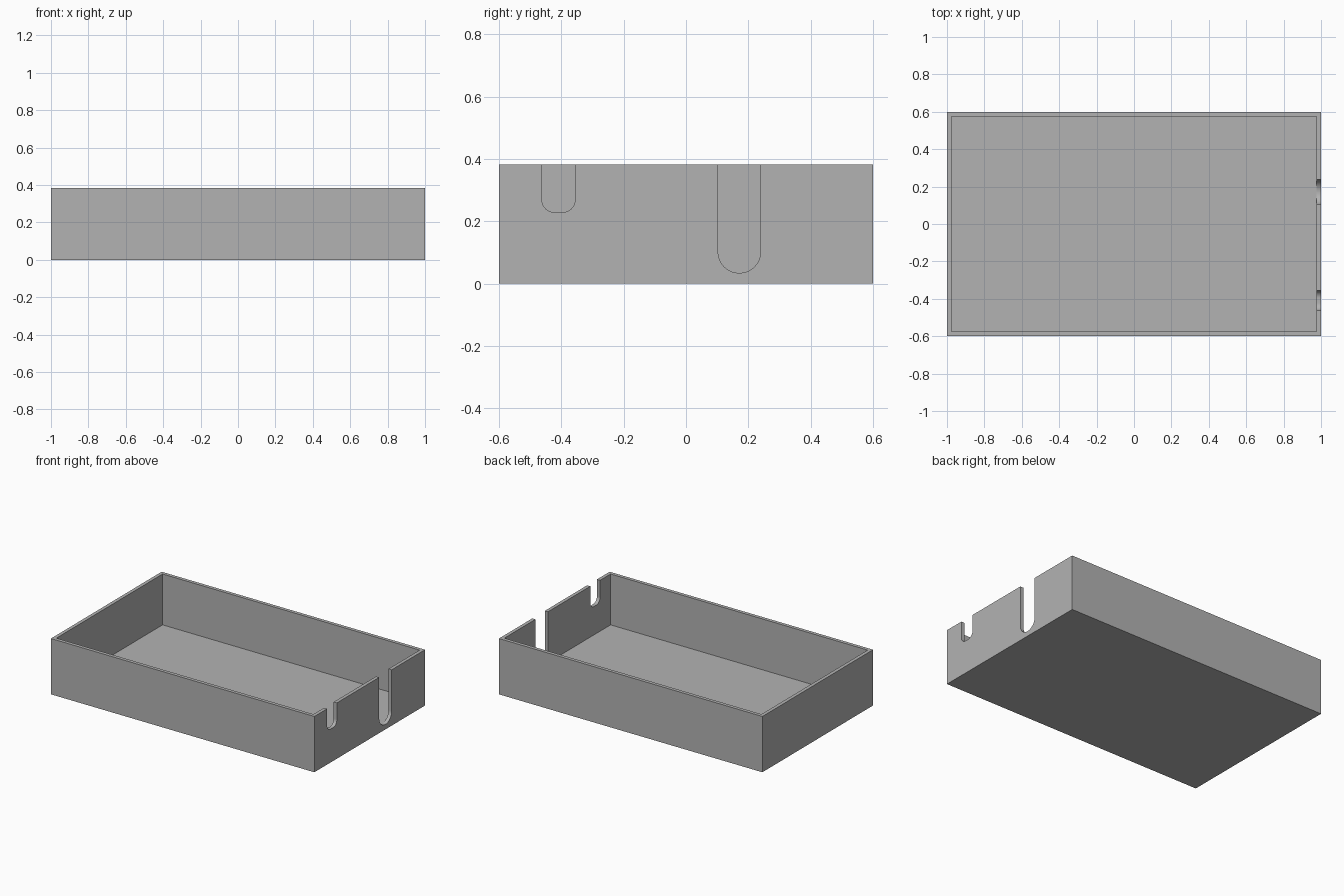
import bpy
import bmesh
import math

cube = bpy.data.objects.get("Cube")
if cube:
    bpy.data.objects.remove(cube, do_unlink=True)

LENGTH, WIDTH, HEIGHT = 2.0, 1.2, 0.383
WALL = 0.034

grey = bpy.data.materials.new("plain grey")
grey.use_nodes = True
colour = (0.45, 0.45, 0.45, 1)
grey.diffuse_color = colour
grey.node_tree.nodes["Principled BSDF"].inputs["Base Color"].default_value = colour


def add_object(name, bm):
    bmesh.ops.recalc_face_normals(bm, faces=bm.faces)
    mesh = bpy.data.meshes.new(name)
    bm.to_mesh(mesh)
    bm.free()
    mesh.materials.append(grey)
    obj = bpy.data.objects.new(name, mesh)
    bpy.context.collection.objects.link(obj)
    return obj


def slot_cutter(name, centre, width, bottom, radius, steps=16):
    """Upright U-shaped prism that passes through the +x wall."""
    half, top = width / 2, HEIGHT + 0.1
    outline = [(centre - half, top)]
    for side, start in ((-1, math.pi), (1, 1.5 * math.pi)):
        for i in range(steps + 1):
            a = start + i * math.pi / 2 / steps
            outline.append((centre + side * (half - radius) + radius * math.cos(a),
                            bottom + radius + radius * math.sin(a)))
    outline.append((centre + half, top))
    bm = bmesh.new()
    face = bm.faces.new([bm.verts.new((LENGTH / 2 - 2 * WALL, y, z)) for y, z in outline])
    bmesh.ops.remove_doubles(bm, verts=bm.verts, dist=1e-5)
    ext = bmesh.ops.extrude_face_region(bm, geom=bm.faces[:])
    bmesh.ops.translate(bm, vec=(4 * WALL, 0, 0),
                        verts=[g for g in ext["geom"] if isinstance(g, bmesh.types.BMVert)])
    obj = add_object(name, bm)
    obj.hide_render = True
    return obj


# Open tray: a box whose top is inset and pushed down to the floor
bm = bmesh.new()
bmesh.ops.create_cube(bm, size=1)
bmesh.ops.scale(bm, vec=(LENGTH, WIDTH, HEIGHT), verts=bm.verts)
bmesh.ops.translate(bm, vec=(0, 0, HEIGHT / 2), verts=bm.verts)
bm.normal_update()
top = max(bm.faces, key=lambda f: f.calc_center_median().z)
bmesh.ops.inset_individual(bm, faces=[top], thickness=WALL)
ext = bmesh.ops.extrude_discrete_faces(bm, faces=[top])
bmesh.ops.translate(bm, vec=(0, 0, WALL - HEIGHT), verts=ext["faces"][0].verts[:])
tray = add_object("tray", bm)

# Cable slots in the right-hand end wall
cutters = [slot_cutter("small_slot_cutter", -0.409, 0.106, 0.229, 0.04),
           slot_cutter("large_slot_cutter", 0.171, 0.136, 0.0345, 0.0675)]
bpy.context.view_layer.objects.active = tray
for cutter in cutters:
    mod = tray.modifiers.new(cutter.name, 'BOOLEAN')
    mod.operation = 'DIFFERENCE'
    mod.solver = 'EXACT'
    mod.object = cutter
    bpy.ops.object.modifier_apply(modifier=mod.name)
for cutter in cutters:
    bpy.data.objects.remove(cutter, do_unlink=True)

# Smooth slot curves, sharp box edges
bpy.ops.object.select_all(action='DESELECT')
tray.select_set(True)
bpy.ops.object.shade_smooth_by_angle(angle=math.radians(30))
